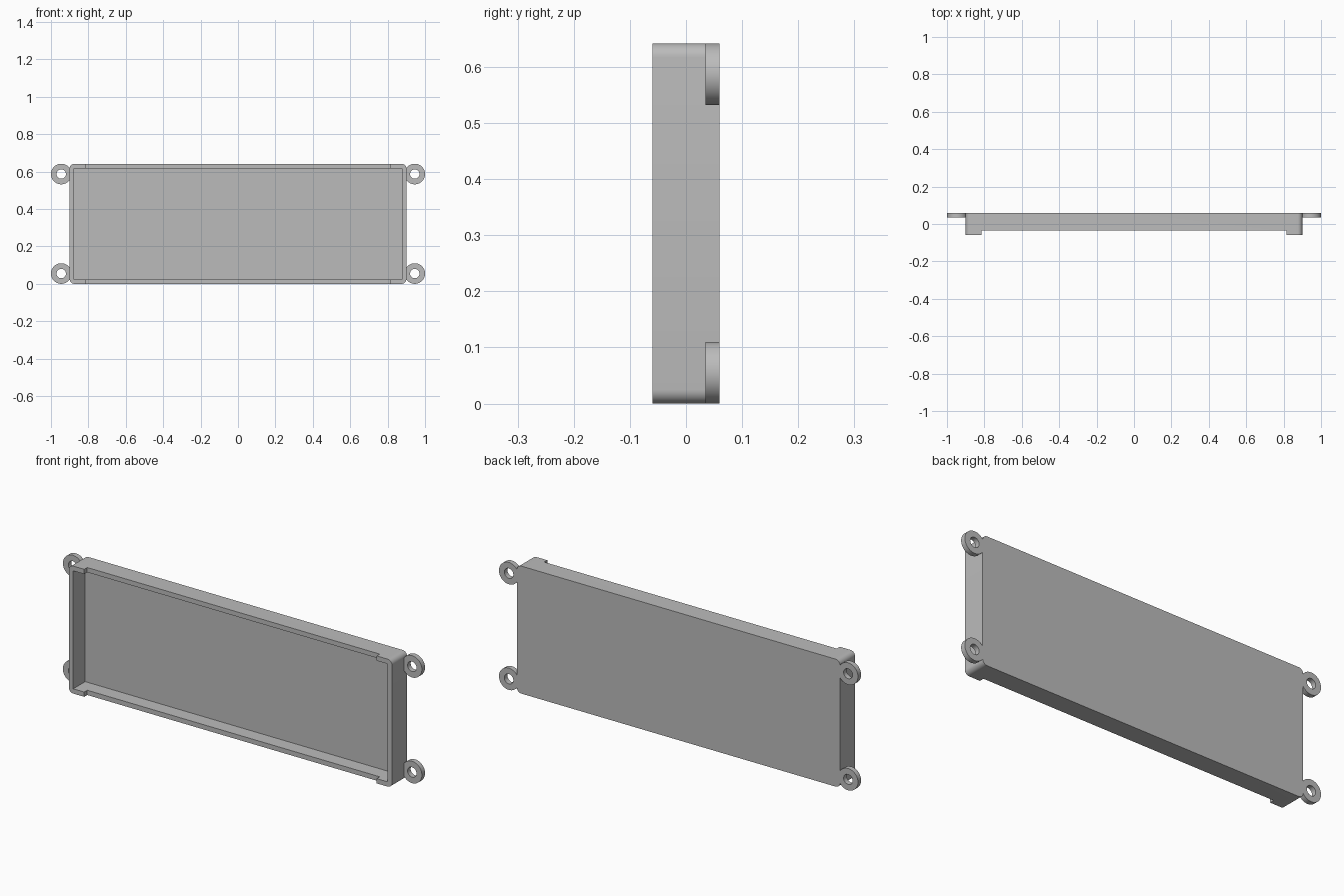
import bpy, bmesh
from math import pi
from mathutils import Matrix

if "Cube" in bpy.data.objects:
    bpy.data.objects.remove(bpy.data.objects["Cube"], do_unlink=True)

HALF_W, HEIGHT = 0.90, 0.642
FRONT, BACK = -0.06, 0.06
WALL, SHEET, CORNER = 0.024, 0.025, 0.025
LUG_R, HOLE_R = 0.055, 0.025

grey = bpy.data.materials.new("plain grey")
grey.use_nodes = True
colour = (0.5, 0.5, 0.5, 1)
grey.diffuse_color = colour
grey.node_tree.nodes["Principled BSDF"].inputs["Base Color"].default_value = colour


def make_object(name, bm):
    bmesh.ops.recalc_face_normals(bm, faces=bm.faces)
    mesh = bpy.data.meshes.new(name)
    bm.to_mesh(mesh)
    bm.free()
    mesh.materials.append(grey)
    obj = bpy.data.objects.new(name, mesh)
    bpy.context.collection.objects.link(obj)
    return obj


def box(name, x0, x1, y0, y1, z0, z1, radius=0):
    """Box with optional rounding of the edges that run front to back."""
    bm = bmesh.new()
    centre = Matrix.Translation(((x0 + x1) / 2, (y0 + y1) / 2, (z0 + z1) / 2))
    size = Matrix.Diagonal((x1 - x0, y1 - y0, z1 - z0, 1))
    bmesh.ops.create_cube(bm, size=1, matrix=centre @ size)
    if radius:
        edges = [e for e in bm.edges if abs(e.verts[0].co.y - e.verts[1].co.y) > 0.01]
        bmesh.ops.bevel(bm, geom=edges, offset=radius, segments=8,
                        profile=0.5, affect='EDGES')
    return make_object(name, bm)


def activate(obj):
    bpy.ops.object.select_all(action='DESELECT')
    obj.select_set(True)
    bpy.context.view_layer.objects.active = obj


def cut(obj, cutter):
    mod = obj.modifiers.new("cut", 'BOOLEAN')
    mod.operation, mod.solver, mod.object = 'DIFFERENCE', 'EXACT', cutter
    activate(obj)
    bpy.ops.object.modifier_apply(modifier=mod.name)
    bpy.data.objects.remove(cutter, do_unlink=True)


def smooth(obj):
    activate(obj)
    bpy.ops.object.shade_smooth_by_angle(angle=pi / 6)


def lug(name, x, z, segments=48):
    """Flat ring lying flush with the back of the tray."""
    bm = bmesh.new()
    rings = []
    for radius, y in ((HOLE_R, BACK), (LUG_R, BACK), (LUG_R, BACK - SHEET), (HOLE_R, BACK - SHEET)):
        place = Matrix.Translation((x, y, z)) @ Matrix.Rotation(pi / 2, 4, 'X')
        rings.append(bmesh.ops.create_circle(bm, segments=segments, radius=radius, matrix=place)["verts"])
    for a, b in zip(rings, rings[1:] + rings[:1]):
        for i in range(segments):
            j = (i + 1) % segments
            bm.faces.new((a[i], a[j], b[j], b[i]))
    smooth(make_object(name, bm))


# Open tray with rounded outer corners
tray = box("tray", -HALF_W, HALF_W, FRONT, BACK, 0, HEIGHT, CORNER)
cut(tray, box("cavity", WALL - HALF_W, HALF_W - WALL, FRONT - 0.1, BACK - SHEET,
              WALL, HEIGHT - WALL))

# Long walls are lowered between the corners
cut(tray, box("rim_notch", -0.815, 0.815, FRONT - 0.1, FRONT + 0.024, -0.1, HEIGHT + 0.1))
smooth(tray)

# Mounting lugs at the four corners
for side, sign in (("left", 1), ("right", -1)):
    for level, z in (("lower", LUG_R), ("upper", HEIGHT - LUG_R)):
        lug(f"{level}_{side}_lug", sign * (1 - LUG_R), z)
